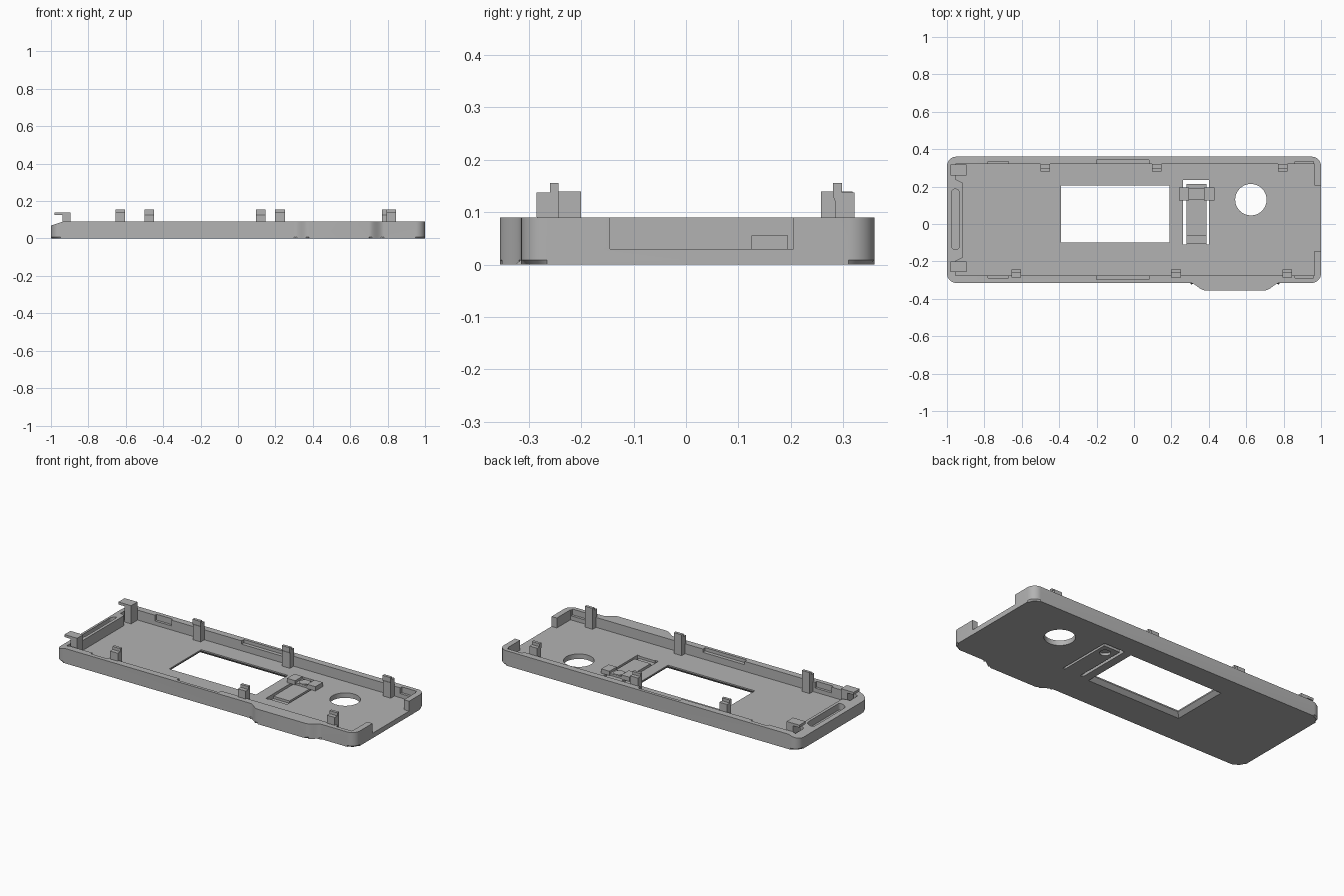
import bpy, bmesh, math

if "Cube" in bpy.data.objects:
    bpy.data.objects.remove(bpy.data.objects["Cube"])

FLOOR, TOP = 0.03, 0.09
grey = bpy.data.materials.new("plain grey")
grey.diffuse_color = (0.45, 0.45, 0.45, 1)
grey.use_nodes = True
grey.node_tree.nodes["Principled BSDF"].inputs["Base Color"].default_value = grey.diffuse_color


def finish(name, bm):
    bmesh.ops.recalc_face_normals(bm, faces=bm.faces)
    me = bpy.data.meshes.new(name)
    bm.to_mesh(me)
    bm.free()
    ob = bpy.data.objects.new(name, me)
    bpy.context.collection.objects.link(ob)
    me.materials.append(grey)
    return ob


def prism(name, pts, z0, z1, chamfer=0, top_pts=None):
    """Extrude an outline, optionally tapering or chamfering the bottom edge."""
    bm = bmesh.new()
    lo = [bm.verts.new((x, y, z0)) for x, y in pts]
    hi = [bm.verts.new((x, y, z1)) for x, y in (top_pts or pts)]
    bottom = bm.faces.new(lo[::-1])
    bm.faces.new(hi)
    for i in range(len(pts)):
        j = (i + 1) % len(pts)
        bm.faces.new((lo[i], lo[j], hi[j], hi[i]))
    if chamfer:
        bmesh.ops.bevel(bm, geom=list(bottom.edges), offset=chamfer,
                        segments=1, affect='EDGES')
    return finish(name, bm)


def rect(x0, x1, y0, y1):
    return [(x0, y0), (x1, y0), (x1, y1), (x0, y1)]


def box(name, x0, x1, y0, y1, z0, z1):
    return prism(name, rect(x0, x1, y0, y1), z0, z1)


def circle(x, y, r, n=48):
    return [(x + r * math.cos(2 * math.pi * i / n),
             y + r * math.sin(2 * math.pi * i / n)) for i in range(n)]


def arc(cx, cy, r, a0, n=8):
    return [(cx + r * math.cos(math.radians(a0 + 90 * i / n)),
             cy + r * math.sin(math.radians(a0 + 90 * i / n))) for i in range(n + 1)]


def cut(target, cutter):
    bpy.context.view_layer.objects.active = target
    m = target.modifiers.new("cut", 'BOOLEAN')
    m.operation, m.solver, m.object = 'DIFFERENCE', 'EXACT', cutter
    bpy.ops.object.modifier_apply(modifier=m.name)
    bpy.data.objects.remove(cutter)


def profile_box(name, pts, x0, x1):
    """Extrude a y-z profile along x."""
    bm = bmesh.new()
    a = [bm.verts.new((x0, y, z)) for y, z in pts]
    b = [bm.verts.new((x1, y, z)) for y, z in pts]
    bm.faces.new(a)
    bm.faces.new(b[::-1])
    for i in range(len(pts)):
        j = (i + 1) % len(pts)
        bm.faces.new((a[i], b[i], b[j], a[j]))
    return finish(name, bm)


# Tray outline: rounded rectangle with a smooth bulge on the front edge
R = 0.05
Y0, Y1 = -0.315, 0.36
outline = arc(-1 + R, Y0 + R, R, 180)
for xs, up in ((0.30, 0), (0.70, 1)):
    for i in range(11):
        t = i / 10
        s = 0.5 + 0.5 * math.cos(math.pi * t) if up else 0.5 - 0.5 * math.cos(math.pi * t)
        outline.append((xs + 0.08 * t, Y0 - 0.04 * s))
outline += arc(1 - R, Y0 + R, R, 270) + arc(1 - R, Y1 - R, R, 0) + arc(-1 + R, Y1 - R, R, 90)
tray = prism("tray", outline, 0, TOP, 0.009)

# Inner cavity, with a thicker left wall between the corner hooks
cavity = [(-0.955, -0.275), (0.965, -0.275), (0.965, 0.32), (-0.955, 0.32),
          (-0.955, 0.24), (-0.915, 0.22), (-0.915, -0.18), (-0.955, -0.20)]
cut(tray, prism("cavity_cutter", cavity, FLOOR, 0.2))
# Open notch in the right end
cut(tray, box("notch_cutter", 0.9, 1.1, -0.145, 0.205, FLOOR, 0.2))
# Sloped top of the left end
cut(tray, profile_box("slope_cutter", [(-0.5, 0.2), (-0.5, 0.0901), (0.5, 0.0901), (0.5, 0.2)], -1.1, -0.93))
bm = bmesh.new()
rows = [[bm.verts.new((x, y, z)) for x, z in ((-1.05, 0.052), (-0.935, 0.0905), (-1.05, 0.0905))]
        for y in (-0.5, 0.5)]
bm.faces.new(rows[0])
bm.faces.new(rows[1][::-1])
for i in range(3):
    j = (i + 1) % 3
    bm.faces.new((rows[0][i], rows[1][i], rows[1][j], rows[0][j]))
cut(tray, finish("slope_wedge", bm))
# Long rounded groove in the left wall
slot = [(-0.955 + 0.022 * math.cos(a), (0.165 if math.sin(a) >= 0 else -0.115) + 0.022 * math.sin(a))
        for a in [2 * math.pi * (i + 0.5) / 20 for i in range(20)]]
cut(tray, prism("groove_cutter", slot, 0.05, 0.2))
# Shallow pockets in the long walls
for x0, x1, d, z in ((-0.78, -0.67, 0.015, 0.055), (-0.20, 0.08, 0.022, 0.07), (0.86, 0.96, 0.015, 0.055)):
    cut(tray, box("back_pocket", x0, x1, 0.30, 0.32 + d, z, 0.2))
    cut(tray, box("front_pocket", x0, x1, -0.275 - d, -0.25, z, 0.2))

# Display window, flared underneath, and the round hole
cut(tray, box("window_cutter", -0.39, 0.19, -0.10, 0.205, -0.1, 0.06))
cut(tray, prism("window_flare", rect(-0.415, 0.215, -0.125, 0.23), -0.002, 0.022,
                top_pts=rect(-0.39, 0.19, -0.10, 0.205)))
cut(tray, prism("hole_cutter", circle(0.625, 0.13, 0.084), -0.1, 0.06))

# U-shaped slot that frees the button tongue, with a thin hinge
u_slot = [(0.262, -0.11), (0.28, -0.11), (0.28, 0.215), (0.388, 0.215),
          (0.388, -0.11), (0.402, -0.11), (0.402, 0.235), (0.262, 0.235)]
cut(tray, prism("u_cutter", u_slot, -0.1, 0.06))
cut(tray, box("hinge_cutter", 0.27, 0.395, -0.105, -0.062, 0.016, 0.06))
cut(tray, prism("dimple_cutter", circle(0.335, 0.16, 0.03, 32), -0.05, 0.015))

# Button carrier on the tongue
box("button_bridge", 0.29, 0.38, 0.13, 0.19, FLOOR - 0.002, 0.042)
prism("button_stud", circle(0.335, 0.16, 0.03, 32), 0.035, 0.046)
for side, x in (("left", 0.24), ("right", 0.375)):
    box(side + "_button_block", x, x + 0.055, 0.125, 0.195, FLOOR, 0.056)

# Stepped snap clips along the long walls
Z = FLOOR - 0.003
for i, x in enumerate((-0.475, 0.122, 0.795)):
    profile_box(f"back_clip_{i}", [(0.285, Z), (0.322, Z), (0.322, 0.138), (0.298, 0.138),
                                   (0.298, 0.156), (0.281, 0.156), (0.281, 0.13), (0.285, 0.12)],
                x - 0.026, x + 0.026)
for i, x in enumerate((-0.63, 0.225, 0.82)):
    profile_box(f"front_clip_{i}", [(-0.243, Z), (-0.277, Z), (-0.285, TOP + 0.002), (-0.285, 0.138),
                                    (-0.26, 0.138), (-0.26, 0.156), (-0.243, 0.156)],
                x - 0.026, x + 0.026)

# Corner hooks at the left end: post plus outward lip
for side, y0, y1 in (("back", 0.258, 0.318), ("front", -0.257, -0.2)):
    box(side + "_hook_post", -0.938, -0.895, y0, y1, Z, 0.14)
    box(side + "_hook_lip", -0.98, -0.93, y0, y1, 0.125, 0.14)

# Smooth the rounded walls while keeping hard edges
bpy.ops.object.select_all(action='DESELECT')
tray.select_set(True)
bpy.context.view_layer.objects.active = tray
bpy.ops.object.shade_smooth_by_angle(angle=math.radians(30))
